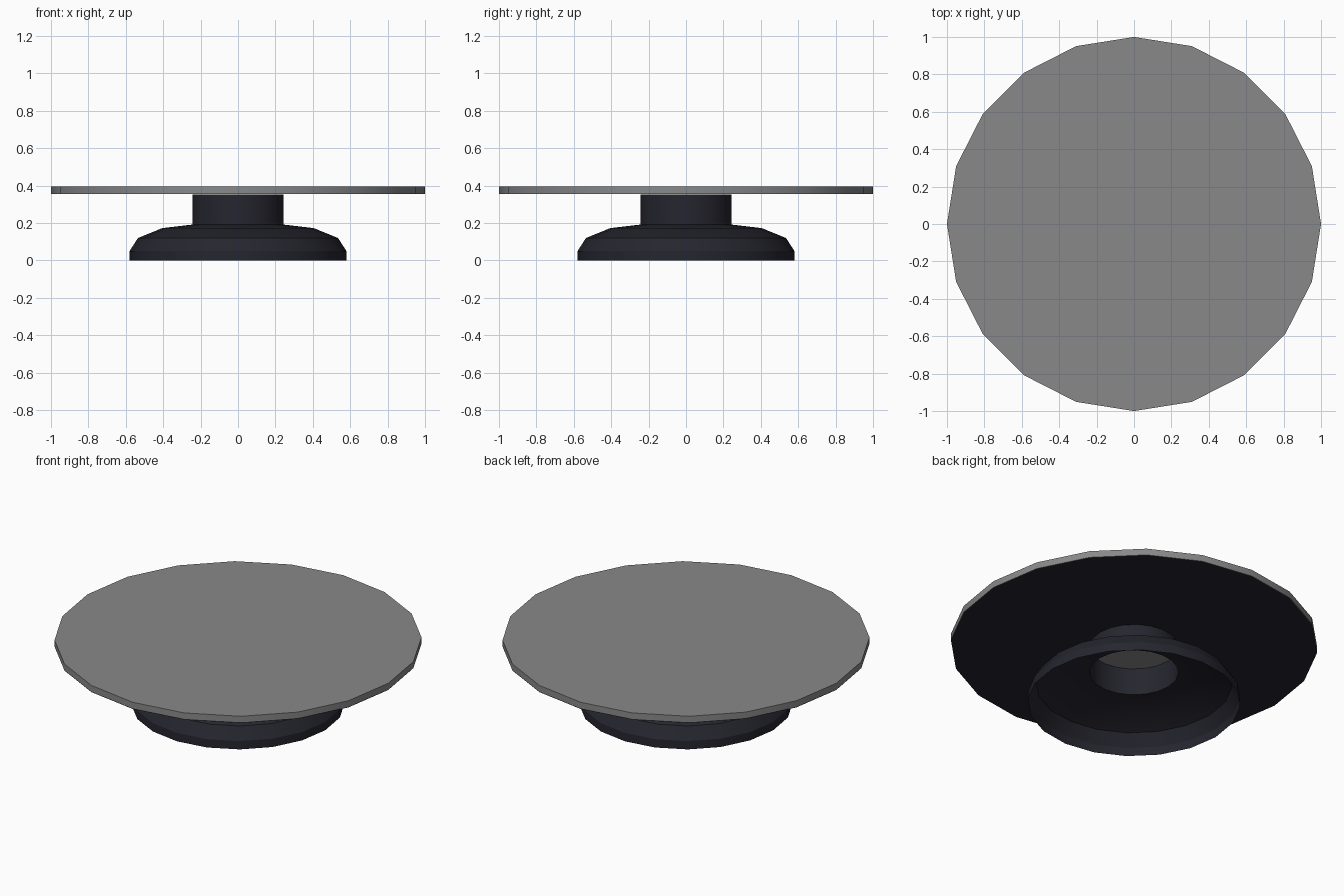
import bpy, bmesh, math

if "Cube" in bpy.data.objects:
    bpy.data.objects.remove(bpy.data.objects["Cube"])

SIDES = 20


def material(name, rgb):
    m = bpy.data.materials.new(name)
    m.diffuse_color = (*rgb, 1.0)
    m.use_nodes = True
    m.node_tree.nodes["Principled BSDF"].inputs["Base Color"].default_value = m.diffuse_color
    return m


def lathe(name, profile, mat, cap_ends=False):
    """Turn a (radius, height) profile around z; optionally close both ends."""
    bm = bmesh.new()
    rings = []
    for r, z in profile:
        rings.append([bm.verts.new((r * math.cos(2 * math.pi * i / SIDES),
                                    r * math.sin(2 * math.pi * i / SIDES), z))
                      for i in range(SIDES)])
    for a, b in zip(rings, rings[1:]):
        for i in range(SIDES):
            j = (i + 1) % SIDES
            bm.faces.new((a[i], a[j], b[j], b[i]))
    if cap_ends:
        bm.faces.new(rings[0][::-1])
        bm.faces.new(rings[-1])
    mesh = bpy.data.meshes.new(name)
    bm.to_mesh(mesh)
    bm.free()
    mesh.materials.append(mat)
    ob = bpy.data.objects.new(name, mesh)
    bpy.context.collection.objects.link(ob)
    bpy.ops.object.select_all(action='DESELECT')
    ob.select_set(True)
    bpy.context.view_layer.objects.active = ob
    bpy.ops.object.shade_smooth_by_angle(angle=math.radians(30))
    return ob


grey = material("plate_grey", (0.25, 0.25, 0.25))
dark = material("dark_navy", (0.0185, 0.0185, 0.028))

# Flat round plate
lathe("plate", [(1.0, 0.356), (1.0, 0.395)], grey, cap_ends=True)

# Hollow foot, stem and dark underside of the plate in one open shell
lathe("stand", [(0.58, 0.0), (0.58, 0.05), (0.535, 0.12), (0.405, 0.173),
                (0.243, 0.192), (0.243, 0.354), (0.999, 0.354)], dark)
